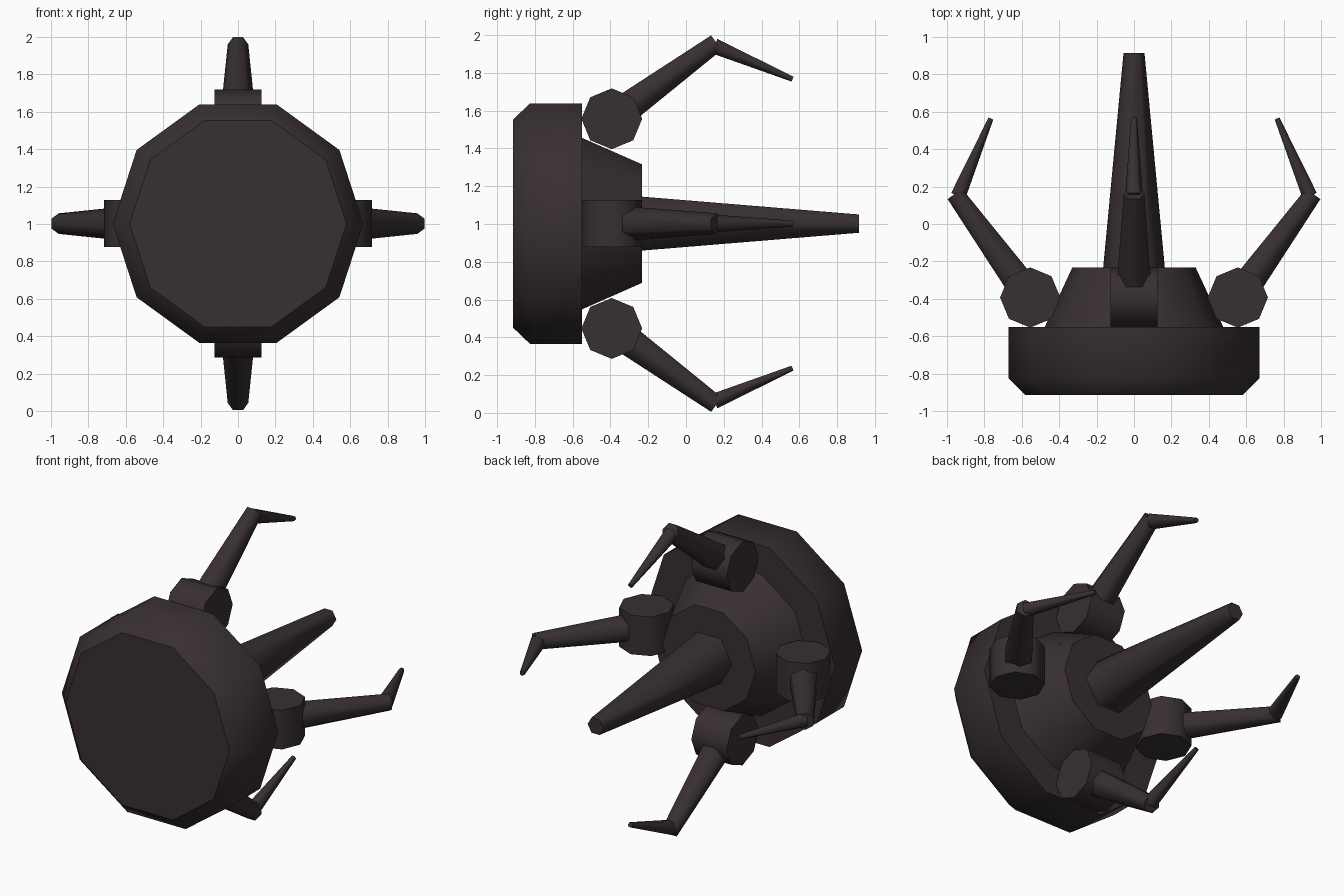
import bpy, bmesh, math
from mathutils import Vector, Matrix

if "Cube" in bpy.data.objects:
    bpy.data.objects.remove(bpy.data.objects["Cube"])

CZ = 1.002  # height of the central axis

mat = bpy.data.materials.new("dark brown metal")
mat.diffuse_color = (0.040, 0.029, 0.029, 1)
mat.use_nodes = True
mat.node_tree.nodes["Principled BSDF"].inputs["Base Color"].default_value = mat.diffuse_color


def loft(name, rings, sides, corner, turn=0.0):
    """Capped prism through (centre, radius) rings; one corner points along
    'corner'. The result is turned about the model's central y axis."""
    axis = (Vector(rings[-1][0]) - Vector(rings[0][0])).normalized()
    u = Vector(corner).normalized()
    v = axis.cross(u)
    bm = bmesh.new()
    loops = []
    for centre, r in rings:
        loop = []
        for i in range(sides):
            a = 2 * math.pi * i / sides
            loop.append(bm.verts.new(Vector(centre) + r * (math.cos(a) * u + math.sin(a) * v)))
        loops.append(loop)
    for lo, hi in zip(loops, loops[1:]):
        for i in range(sides):
            j = (i + 1) % sides
            bm.faces.new((lo[i], lo[j], hi[j], hi[i])).smooth = True
    # flat caps with sharp rims
    for loop in (loops[0], loops[-1]):
        cap = bm.faces.new(loop)
        for e in cap.edges:
            e.smooth = False
    bmesh.ops.recalc_face_normals(bm, faces=bm.faces[:])
    bmesh.ops.transform(bm, verts=bm.verts[:],
                        matrix=Matrix.Translation((0, 0, CZ)) @ Matrix.Rotation(turn, 4, 'Y'))
    me = bpy.data.meshes.new(name)
    bm.to_mesh(me)
    bm.free()
    me.materials.append(mat)
    ob = bpy.data.objects.new(name, me)
    bpy.context.collection.objects.link(ob)
    return ob


X = (1, 0, 0)

# round base with chamfered front, tapered hub and centre spike
loft("base_disc", [((0, -0.915, 0), 0.58), ((0, -0.825, 0), 0.67), ((0, -0.55, 0), 0.67)], 10, X)
loft("hub", [((0, -0.55, 0), 0.477), ((0, -0.233, 0), 0.33)], 10, X)
loft("centre_spike", [((0, -0.235, 0), 0.165), ((0, 0.915, 0), 0.056)], 6, X)

# four jointed claws around the hub
for k, side in enumerate(("top", "right", "bottom", "left")):
    t = k * math.pi / 2
    loft(side + "_claw_joint", [((-0.125, -0.393, 0.555), 0.161), ((0.125, -0.393, 0.555), 0.161)],
         8, (0, 1, 0), t)
    loft(side + "_claw_arm", [((0, -0.393, 0.555), 0.097), ((0, 0.161, 0.958), 0.055)], 6, X, t)
    loft(side + "_claw_tip", [((0, 0.15, 0.94), 0.047), ((0, 0.564, 0.765), 0.016)], 6, X, t)
